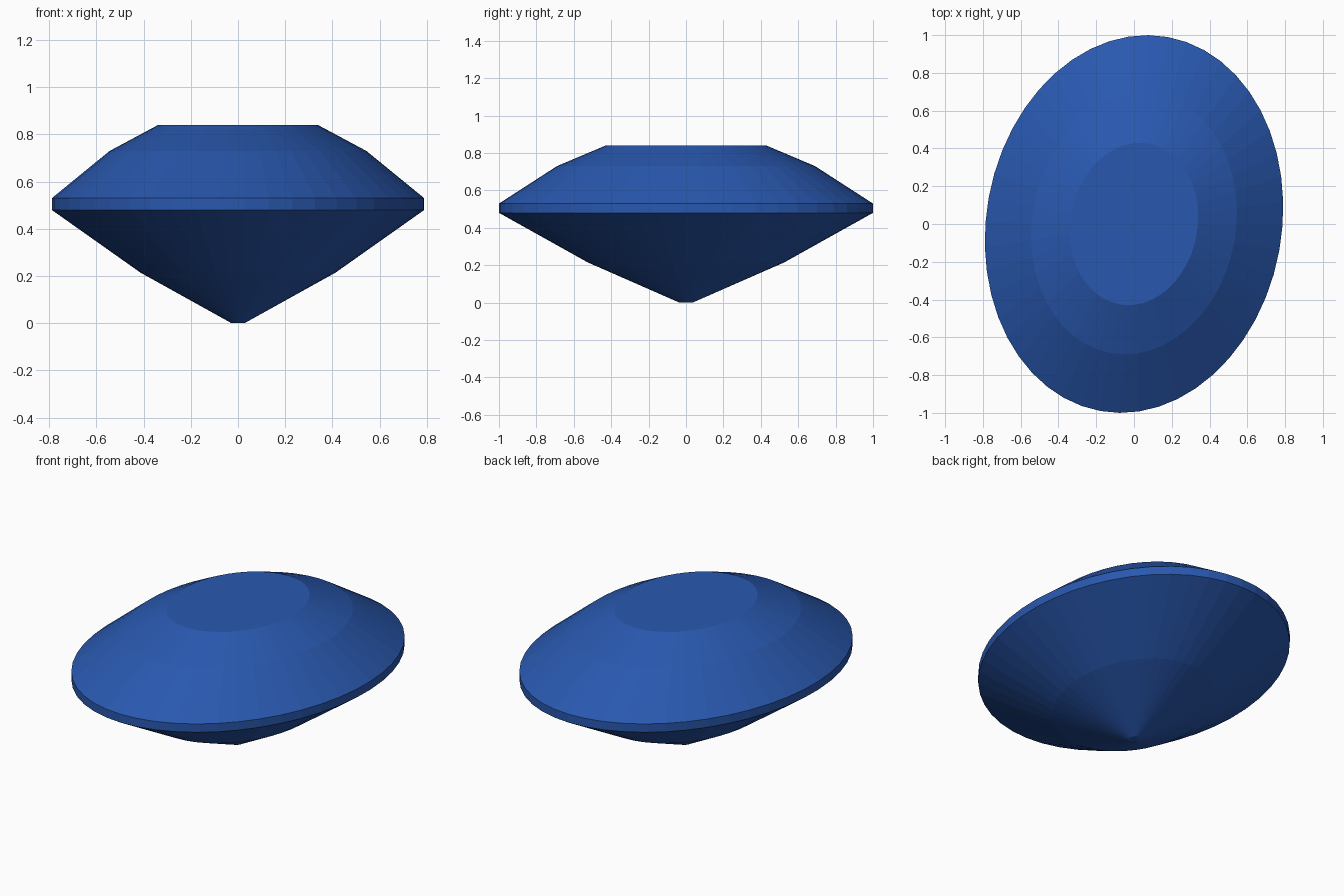
import bpy, bmesh, math
from mathutils import Matrix

if "Cube" in bpy.data.objects:
    bpy.data.objects.remove(bpy.data.objects["Cube"])

SIDES = 48
HALF_WIDTH, HALF_LENGTH = 0.782, 1.006   # oval outline before turning
TURN = Matrix.Rotation(math.radians(-10.2), 3, 'Z')

# Cut profile: (scale of the oval, height), from culet to table
PROFILE = [(0.035, 0.0), (0.525, 0.215), (1.0, 0.48),
           (1.0, 0.53), (0.69, 0.73), (0.43, 0.84)]

blue = bpy.data.materials.new("sapphire blue")
blue.diffuse_color = (0.022, 0.098, 0.43, 1)
blue.use_nodes = True
blue.node_tree.nodes["Principled BSDF"].inputs["Base Color"].default_value = blue.diffuse_color

# Rings of the oval, bridged into facets and capped at both ends
bm = bmesh.new()
rings = []
for scale, z in PROFILE:
    ring = []
    for i in range(SIDES):
        a = 2 * math.pi * i / SIDES
        p = TURN @ Matrix.Diagonal((HALF_WIDTH, HALF_LENGTH, 1)) @ \
            Matrix.Translation((scale * math.cos(a), scale * math.sin(a), z)).translation
        ring.append(bm.verts.new(p))
    rings.append(ring)
for low, high in zip(rings, rings[1:]):
    for i in range(SIDES):
        j = (i + 1) % SIDES
        bm.faces.new((low[i], low[j], high[j], high[i]))
bm.faces.new(rings[0][::-1])
bm.faces.new(rings[-1])

mesh = bpy.data.meshes.new("oval_gem")
bm.to_mesh(mesh)
bm.free()
mesh.materials.append(blue)
bpy.context.collection.objects.link(bpy.data.objects.new("oval_gem", mesh))
